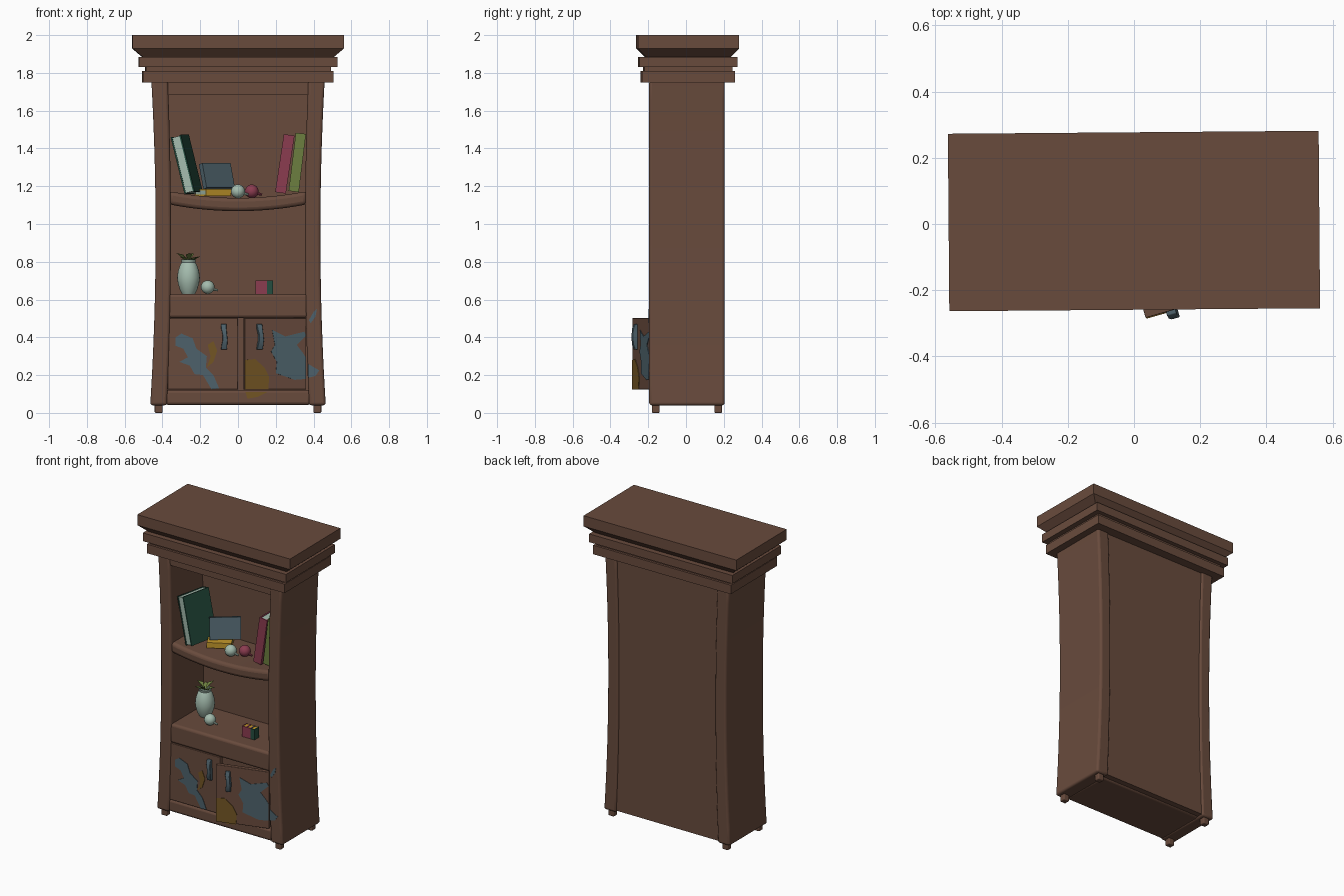
import bpy, bmesh, math
from mathutils import Matrix, Euler

if "Cube" in bpy.data.objects:
    bpy.data.objects.remove(bpy.data.objects["Cube"])

# Flat colours
def mat(name, r, g, b):
    m = bpy.data.materials.new(name)
    m.diffuse_color = (r, g, b, 1)
    m.use_nodes = True
    m.node_tree.nodes["Principled BSDF"].inputs["Base Color"].default_value = m.diffuse_color
    return m

WOOD = mat("brown wood", .14, .07, .046)
SLATE = mat("slate blue", .075, .12, .145)
OCHRE = mat("dark ochre", .17, .09, .017)
GREEN = mat("dark green", .018, .075, .05)
OLIVE = mat("olive green", .15, .21, .05)
MINT = mat("pale mint", .37, .50, .42)
RED = mat("raspberry", .26, .045, .08)
YELLOW = mat("golden yellow", .56, .32, .025)

def finish(name, bm, mats, bevel=0, smooth=True, matrix=None, segs=3):
    bmesh.ops.recalc_face_normals(bm, faces=bm.faces)
    me = bpy.data.meshes.new(name)
    bm.to_mesh(me)
    bm.free()
    for m in mats:
        me.materials.append(m)
    ob = bpy.data.objects.new(name, me)
    bpy.context.collection.objects.link(ob)
    if matrix:
        ob.matrix_world = matrix
    if bevel:
        b = ob.modifiers.new("bevel", 'BEVEL')
        b.width, b.segments, b.limit_method = bevel, segs, 'ANGLE'
        b.angle_limit = math.radians(40)
    if smooth:
        bpy.ops.object.select_all(action='DESELECT')
        ob.select_set(True)
        bpy.context.view_layer.objects.active = ob
        bpy.ops.object.shade_smooth_by_angle(angle=math.radians(35))
    return ob

# Outline in x,z extruded from y0 to y1
def prism(name, pts, y0, y1, m, bevel=0, matrix=None):
    bm = bmesh.new()
    a = [bm.verts.new((x, y0, z)) for x, z in pts]
    b = [bm.verts.new((x, y1, z)) for x, z in pts]
    bm.faces.new(a)
    bm.faces.new(b[::-1])
    n = len(pts)
    for i in range(n):
        bm.faces.new((a[i], b[i], b[(i + 1) % n], a[(i + 1) % n]))
    return finish(name, bm, [m], bevel, bool(bevel), matrix)

def box(name, x0, x1, y0, y1, z0, z1, m, bevel=0, matrix=None):
    return prism(name, [(x0, z0), (x1, z0), (x1, z1), (x0, z1)], y0, y1, m, bevel, matrix)

# Surface of stacked rings; each ring is a list of points
def loft(name, rings, m, bevel=0, smooth=True, matrix=None):
    bm = bmesh.new()
    vs = [[bm.verts.new(p) for p in r] for r in rings]
    n = len(vs[0])
    for a, b in zip(vs, vs[1:]):
        for i in range(n):
            bm.faces.new((a[i], a[(i + 1) % n], b[(i + 1) % n], b[i]))
    bm.faces.new(vs[0])
    bm.faces.new(vs[-1])
    return finish(name, bm, [m], bevel, smooth, matrix)

def lathe(name, profile, x, y, m, n=24):
    ang = [2 * math.pi * i / n for i in range(n)]
    return loft(name, [[(x + r * math.cos(a), y + r * math.sin(a), z) for a in ang]
                       for r, z in profile], m)

# Waisted side panels and feet
def waist(z):
    return ((z - .95) / .85) ** 2
zs = [.04 + 1.72 * i / 16 for i in range(17)]
for s, side in ((-1, "left"), (1, "right")):
    pts = [(s * (.355 + .018 * waist(z)), z) for z in zs]
    pts += [(s * (.436 + .025 * waist(z)), z) for z in reversed(zs)]
    prism(side + "_side_panel", pts, -.195, .205, WOOD, .014)
    for y, end in ((-.16, "front"), (.17, "back")):
        box(f"{end}_{side}_foot", s * .42 - .021, s * .42 + .021, y - .02, y + .02, 0, .06, WOOD, .006)

# Carcass boards
box("back_panel", -.38, .38, .145, .195, .05, 1.77, WOOD)
box("bottom_rail", -.385, .385, -.188, .16, .042, .122, WOOD, .016)
box("top_rail", -.38, .38, -.185, .16, 1.683, 1.77, WOOD)
box("middle_shelf", -.37, .37, -.19, .16, .503, .63, WOOD, .016)

# Sagging upper shelf
xs = [-.365 + .73 * i / 14 for i in range(15)]
def sag(x):
    return 1.138 + .035 * (x / .36) ** 2
prism("upper_shelf", [(x, sag(x) - .07) for x in xs] + [(x, sag(x)) for x in reversed(xs)],
      -.19, .16, WOOD, .02)

# Stepped cornice
steps = [(1.75, .505, .247), (1.81, .505, .247), (1.81, .49, .232), (1.83, .49, .232),
         (1.83, .525, .26), (1.885, .525, .26), (1.885, .507, .225), (1.93, .56, .268), (2.0, .56, .268)]
loft("cornice", [[(-x, .009 - y, z), (x, .009 - y, z), (x, .009 + y, z), (-x, .009 + y, z)]
                 for z, x, y in steps], WOOD, smooth=False, matrix=Matrix.Rotation(.008, 4, 'Z'))

# Doors: the right one stands ajar on its hinge
HX, HY, OPEN = .362, -.19, math.radians(16)
ajar = Matrix.Translation((HX, HY, 0)) @ Matrix.Rotation(OPEN, 4, 'Z') @ Matrix.Translation((-HX, -HY, 0))
box("left_door", -.372, 0, -.188, -.163, .124, .502, WOOD, .003)
box("right_door", HX - .34, HX, -.19, -.163, .124, .502, WOOD, .003, ajar)

# Wavy handles
def handle(name, x, y, matrix=None):
    rows = [(.335, -.002, .016, .012), (.36, .0, .015, .022), (.385, .004, .013, .026),
            (.415, .002, .012, .026), (.445, -.003, .014, .022), (.47, -.004, .015, .012)]
    loft(name, [[(x + o - w, y + .004, z), (x + o + w, y + .004, z),
                 (x + o + w, y - d, z), (x + o - w, y - d, z)] for z, o, w, d in rows],
         SLATE, .003, True, matrix)
handle("left_handle", -.072, -.188)
handle("right_handle", HX - (HX - .115) / .961, -.19, ajar)

# Worn paint patches, given as offsets from the centre line in hundredths
def patch(name, pts, y, m, hinged=False):
    p = [(x / 100, z / 100) for x, z in pts]
    if hinged:
        p = [(HX - (HX - x) / .961, z) for x, z in p]
    prism(name, p, y - .003, y + .002, m, 0, ajar if hinged else None)

patch("left_blue_patch", [(-33, 40), (-30, 42), (-24, 39.5), (-22, 34), (-16.5, 30), (-17, 24),
      (-13, 20), (-10, 13), (-14, 12.5), (-18.5, 20), (-23, 20.5), (-25.5, 25), (-31, 27),
      (-26.5, 29.5), (-29, 34), (-33, 35.5)], -.188, SLATE)
patch("left_ochre_patch", [(-16, 36), (-13, 38), (-11, 33), (-13, 27), (-16.5, 24), (-14.5, 30)], -.188, OCHRE)
patch("right_ochre_patch", [(3.7, 28), (9, 28.5), (14, 24), (16.4, 19), (16, 12.4), (3.7, 12.4)],
      -.19, OCHRE, True)
patch("rail_ochre_patch", [(4, 11), (15.5, 11), (10.5, 8.5), (5, 7.5)], -.188, OCHRE)
patch("right_blue_patch", [(18, 44), (25, 40.5), (35, 43), (36, 41), (31, 36), (34.5, 31.5), (36, 29),
      (36, 18), (30, 17.5), (20, 21), (20.5, 27), (17.5, 32.5), (19.5, 36)], -.19, SLATE, True)
patch("post_blue_patch", [(37, 26), (43, 22.5), (41, 19.5), (37, 18.5)], -.195, SLATE)
patch("post_blue_fleck", [(37.5, 49), (40, 53.5), (41.8, 55), (41, 51), (38.5, 47.5)], -.195, SLATE)

# Book standing on its base: covers, page block, spine at front (-1) or back (1)
def book(name, w, d, h, cover, pages, loc, rot, spine=-1, c=.008):
    bm = bmesh.new()
    def block(x0, x1, y0, y1, z0, z1, idx):
        mx = Matrix.Translation(((x0 + x1) / 2, (y0 + y1) / 2, (z0 + z1) / 2)) @ \
            Matrix.Diagonal((x1 - x0, y1 - y0, z1 - z0, 1))
        r = bmesh.ops.create_cube(bm, size=1, matrix=mx)
        for f in {f for v in r["verts"] for f in v.link_faces}:
            f.material_index = idx
    a, b = w / 2, d / 2
    block(-a, c - a, -b, b, 0, h, 0)
    block(a - c, a, -b, b, 0, h, 0)
    block(c - a, a - c, -b + c / 2, b - c / 2, c / 2, h - c / 2, 1)
    y = spine * (b - c / 2)
    block(c - a, a - c, y - c / 2, y + c / 2, 0, h, 0)
    mx = Matrix.Translation(loc) @ Euler([math.radians(t) for t in rot]).to_matrix().to_4x4()
    finish(name, bm, [cover, pages], 0, False, mx)

book("tall_green_book", .056, .21, .31, GREEN, MINT, (-.235, -.05, 1.165), (0, -14, -12), 1)
book("raspberry_book", .057, .18, .31, RED, MINT, (.225, -.03, 1.165), (0, 8.5, 0))
book("olive_book", .054, .18, .31, OLIVE, MINT, (.295, -.03, 1.172), (0, 7, 0))
book("yellow_book", .036, .13, .15, YELLOW, MINT, (-.20, -.03, 1.167), (0, 90, 28), -1, .007)
book("slate_book", .03, .19, .137, SLATE, MINT, (-.10, .01, 1.188), (0, -16, -52), -1, .006)
for i, (m, n) in enumerate(((RED, "first"), (RED, "second"), (GREEN, "third"))):
    book(n + "_small_book", .031, .05, .07, m, YELLOW, (.107 + .031 * i, -.065, .63), (0, 0, 0), -1, .005)

# Round fruit with a small stem
def fruit(name, x, y, z, r, m):
    bm = bmesh.new()
    bmesh.ops.create_uvsphere(bm, u_segments=20, v_segments=12, radius=r)
    bmesh.ops.create_cone(bm, segments=8, radius1=.009, radius2=.005, depth=.03, cap_ends=True,
                          matrix=Matrix.Translation((r + .004, 0, -.014)) @ Matrix.Rotation(1.8, 4, 'Y'))
    finish(name, bm, [m], 0, True, Matrix.Translation((x, y, z)))
fruit("pale_fruit", 0, -.076, 1.173, .037, MINT)
fruit("red_fruit", .073, -.032, 1.173, .036, RED)
fruit("lower_pale_fruit", -.16, -.066, .666, .036, MINT)

# Vase with leaves
VX, VY = -.262, .027
lathe("vase", [(.034, .63), (.045, .65), (.056, .685), (.06, .715), (.056, .75), (.044, .785),
               (.036, .797), (.04, .812), (.034, .812), (.03, .795)], VX, VY, MINT)
bm = bmesh.new()
for i in range(7):
    up = .02 + .018 * (i % 2)
    turn = Matrix.Translation((VX, VY, .8)) @ Matrix.Rotation(i * 2 * math.pi / 7 + .3, 4, 'Z')
    p = [(0, 0, 0), (.03, .017, up), (.066, 0, up + .008), (.03, -.017, up), (.032, 0, up - .008)]
    v = [bm.verts.new(turn @ Matrix.Translation(q).translation) for q in p]
    for j in range(4):
        bm.faces.new((v[j], v[(j + 1) % 4], v[4]))
    bm.faces.new((v[0], v[3], v[2], v[1]))
finish("plant_leaves", bm, [OLIVE], 0, False)
